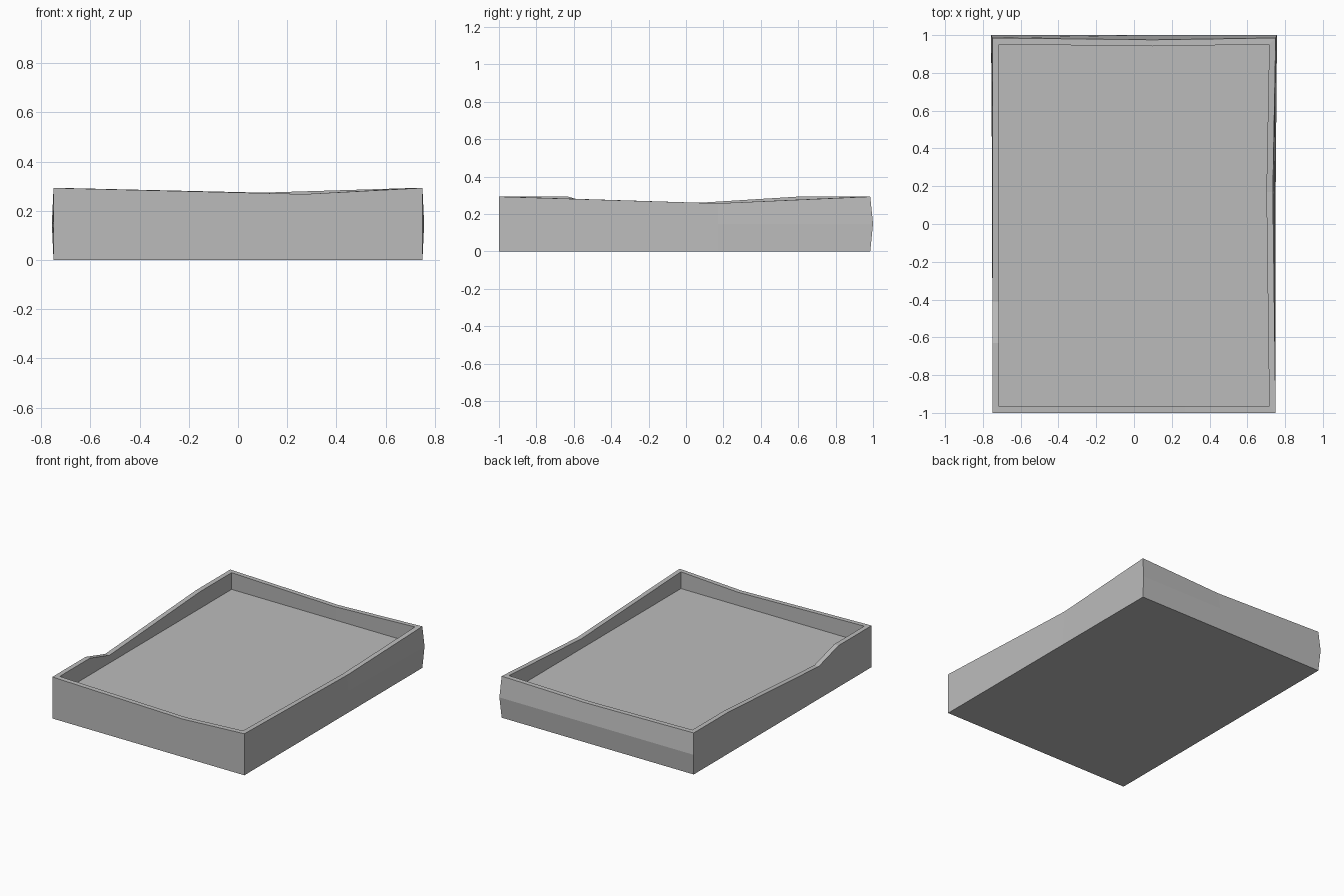
import bpy
import bmesh
from math import copysign
from mathutils import Vector

cube = bpy.data.objects.get("Cube")
if cube:
    bpy.data.objects.remove(cube, do_unlink=True)

HALF_X, BACK_Y = 0.75, 0.985
RIM_WIDTH, FLOOR_Z = 0.034, 0.175

# Worn outer rim, counter-clockwise from the front corner
RIM = [Vector(p) for p in (
    (-0.75, -1, 0.293), (0.27, -1, 0.268), (0.75, -1, 0.293),
    (0.735, 0.17, 0.257), (0.75, 0.985, 0.293), (0.1, 0.975, 0.274),
    (-0.75, 0.985, 0.293), (-0.75, 0.6, 0.293),
    (-0.75, -0.41, 0.23), (-0.75, -0.63, 0.293))]


def on_side(p):
    return abs(p.x) > 0.7


def on_end(p):
    return abs(p.y) > 0.9


def base_point(p):
    """Foot of the wall, straight below the unworn rim."""
    x = copysign(HALF_X, p.x) if on_side(p) else p.x
    y = BACK_Y if p.y > 0.9 else p.y
    return Vector((x, y, 0))


def middle_point(p):
    """Halfway up the wall, swelling towards the back."""
    m = (base_point(p) + p) / 2
    m.z = 0.147
    if on_side(p):
        m.x += copysign(0.007 * max(0, (p.y - 0.2) / 0.785), p.x)
    if p.y > 0.9:
        m.y = 1
    return m


def inset(p):
    """Move a rim point inwards by the wall thickness."""
    q = p.copy()
    if on_side(p):
        q.x -= copysign(RIM_WIDTH, p.x)
    if on_end(p):
        q.y -= copysign(RIM_WIDTH, p.y)
    return q


def floor_point(p):
    q = inset(base_point(p))
    q.z = FLOOR_Z
    return q


# Tray: rings from the underside, over the rim and down to the floor
bm = bmesh.new()
rings = [[bm.verts.new(make(p)) for p in RIM]
         for make in (base_point, middle_point, Vector, inset, floor_point)]
count = len(RIM)
for lower, upper in zip(rings, rings[1:]):
    for i in range(count):
        j = (i + 1) % count
        bm.faces.new((lower[i], lower[j], upper[j], upper[i]))
bm.faces.new(rings[-1])
bm.faces.new(rings[0][::-1])
bmesh.ops.recalc_face_normals(bm, faces=bm.faces)

mesh = bpy.data.meshes.new("tray")
bm.to_mesh(mesh)
bm.free()
tray = bpy.data.objects.new("tray", mesh)
bpy.context.collection.objects.link(tray)

# Plain grey
grey = bpy.data.materials.new("stone grey")
grey.use_nodes = True
colour = (0.5, 0.5, 0.5, 1)
grey.diffuse_color = colour
grey.node_tree.nodes["Principled BSDF"].inputs["Base Color"].default_value = colour
mesh.materials.append(grey)
